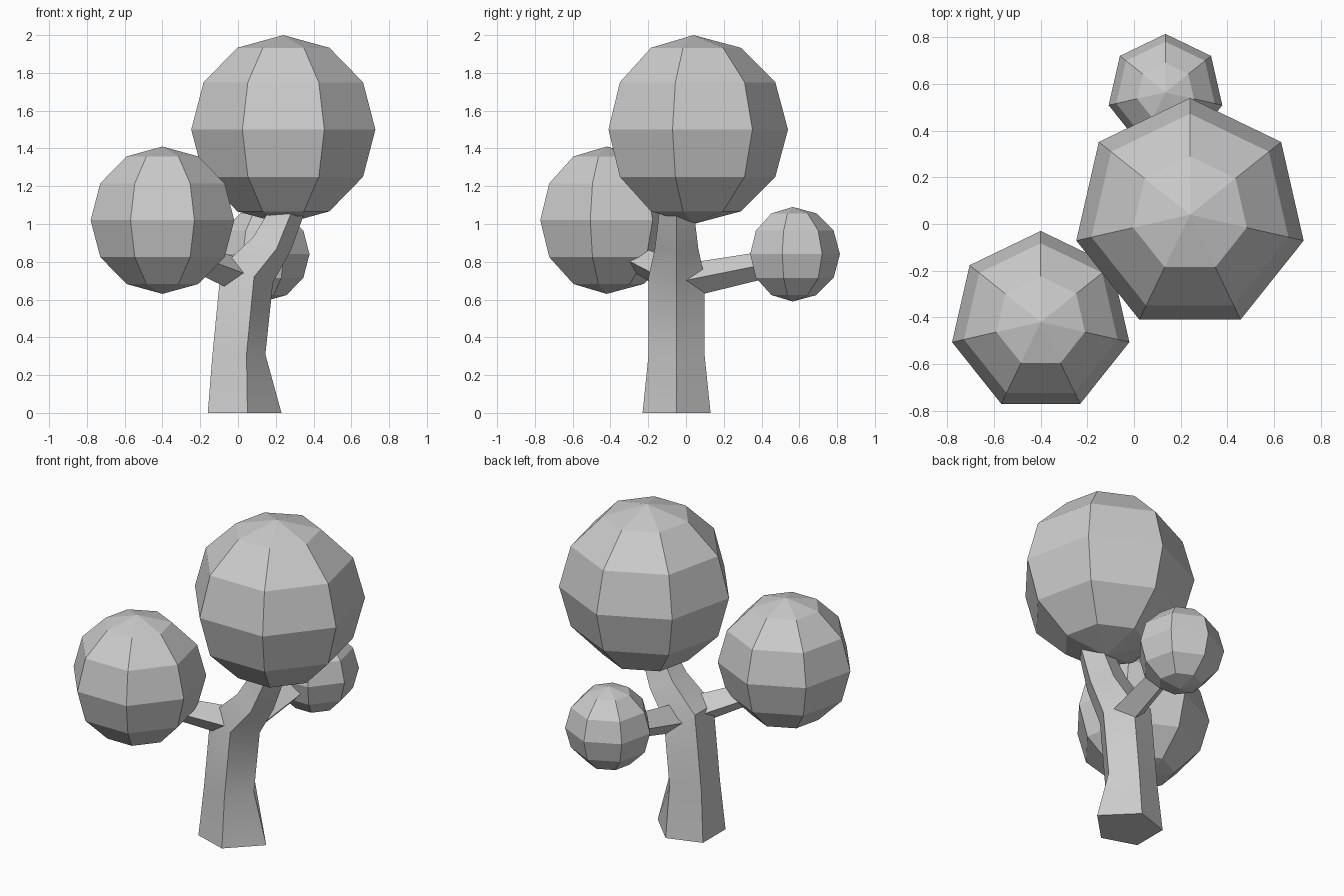
import bpy, bmesh
from math import radians
from mathutils import Vector

if "Cube" in bpy.data.objects:
    bpy.data.objects.remove(bpy.data.objects["Cube"])


def finish(name, bm):
    bmesh.ops.recalc_face_normals(bm, faces=bm.faces)
    mesh = bpy.data.meshes.new(name)
    bm.to_mesh(mesh)
    bm.free()
    obj = bpy.data.objects.new(name, mesh)
    bpy.context.collection.objects.link(obj)
    return obj


def foliage(name, centre, radius):
    bpy.ops.mesh.primitive_uv_sphere_add(segments=7, ring_count=6, radius=radius, location=centre)
    bpy.context.object.name = name


def branch(name, start, end, r1, r2):
    a, b = Vector(start), Vector(end)
    bpy.ops.mesh.primitive_cone_add(vertices=4, radius1=r1, radius2=r2, depth=(b - a).length,
                                    location=(a + b) / 2,
                                    rotation=(b - a).to_track_quat('Z', 'Y').to_euler())
    bpy.context.object.name = name


# Leaning five-sided trunk: (x, z) of right, middle and left corners, half depth
rings = [
    ((0.23, 0.0), (0.05, 0.0), (-0.16, 0.0), 0.18),
    ((0.145, 0.31), (0.045, 0.31), (-0.135, 0.31), 0.148),
    ((0.185, 0.69), (0.085, 0.72), (-0.09, 0.77), 0.148),
    ((0.28, 0.86), (0.205, 0.87), (0.08, 0.93), 0.115),
    ((0.36, 1.08), (0.29, 1.08), (0.17, 1.08), 0.09),
]
YC = -0.05
bm = bmesh.new()
loops = []
for (rx, rz), (mx, mz), (lx, lz), h in rings:
    pts = [(rx, YC, rz), (mx, YC + h, mz), (lx, YC + 0.62 * h, lz),
           (lx, YC - 0.62 * h, lz), (mx, YC - h, mz)]
    loops.append([bm.verts.new(p) for p in pts])
for a, b in zip(loops, loops[1:]):
    for i in range(5):
        j = (i + 1) % 5
        bm.faces.new((a[i], a[j], b[j], b[i]))
bm.faces.new(loops[0])
bm.faces.new(loops[-1])
trunk = finish("trunk", bm)
bpy.context.view_layer.objects.active = trunk
trunk.select_set(True)
bpy.ops.object.shade_smooth_by_angle(angle=radians(40))

# Side branches
branch("left_branch", (0.0, -0.09, 0.73), (-0.28, -0.32, 0.84), 0.09, 0.065)
branch("rear_branch", (0.06, 0.0, 0.70), (0.12, 0.45, 0.79), 0.09, 0.07)

# Faceted foliage balls
foliage("top_foliage", (0.24, 0.04, 1.5), 0.5)
foliage("left_foliage", (-0.40, -0.42, 1.02), 0.39)
foliage("rear_foliage", (0.135, 0.565, 0.84), 0.25)
